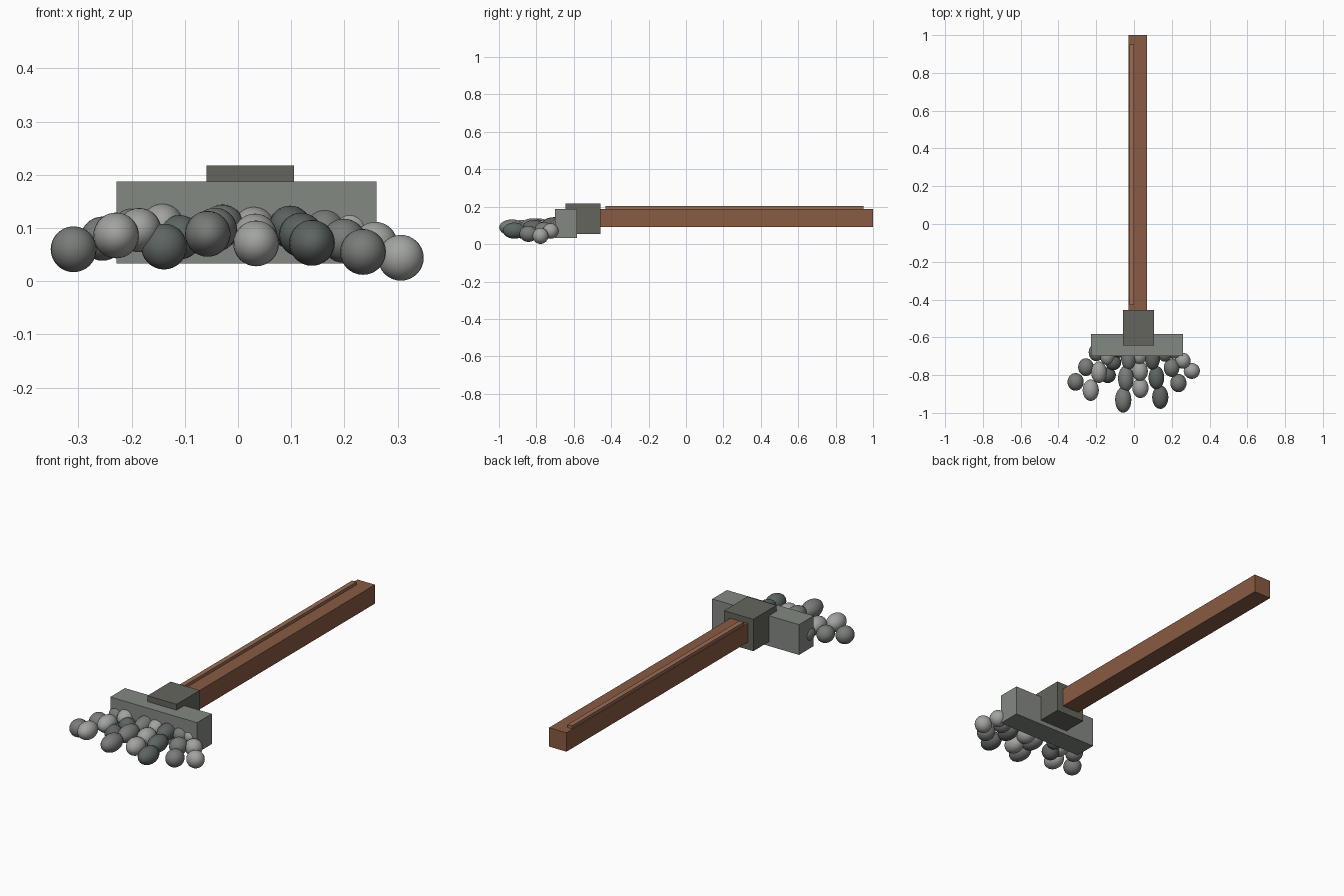
import bpy

if "Cube" in bpy.data.objects:
    bpy.data.objects.remove(bpy.data.objects["Cube"])


def material(name, rgb):
    m = bpy.data.materials.new(name)
    m.diffuse_color = (*rgb, 1)
    m.use_nodes = True
    m.node_tree.nodes["Principled BSDF"].inputs["Base Color"].default_value = m.diffuse_color
    return m


WOOD = material("wood", (0.25, 0.105, 0.055))
WOOD_LIGHT = material("wood_light", (0.32, 0.15, 0.09))
BAR = material("bar_grey", (0.23, 0.25, 0.225))
SOCKET = material("socket_grey", (0.13, 0.13, 0.11))
STRANDS = [material("strand_mid", (0.19, 0.20, 0.19)),
           material("strand_light", (0.36, 0.37, 0.35)),
           material("strand_dark", (0.11, 0.13, 0.12))]


def box(name, lo, hi, mat):
    bpy.ops.mesh.primitive_cube_add(size=1, location=[(a + b) / 2 for a, b in zip(lo, hi)])
    ob = bpy.context.object
    ob.name = name
    ob.scale = [b - a for a, b in zip(lo, hi)]
    bpy.ops.object.transform_apply(location=False, rotation=False, scale=True)
    ob.data.materials.append(mat)


def bead(name, loc, size, mat):
    bpy.ops.mesh.primitive_uv_sphere_add(segments=24, ring_count=16, radius=1, location=loc)
    ob = bpy.context.object
    ob.name = name
    ob.scale = size
    bpy.ops.object.transform_apply(location=False, rotation=False, scale=True)
    bpy.ops.object.shade_smooth()
    ob.data.materials.append(mat)


# Handle with a raised grain strip, socket and crossbar
box("handle", (-0.028, -0.47, 0.092), (0.07, 1.0, 0.188), WOOD)
box("handle_strip", (-0.024, -0.43, 0.18), (0.001, 0.95, 0.203), WOOD_LIGHT)
box("socket", (-0.059, -0.643, 0.055), (0.105, -0.456, 0.217), SOCKET)
box("crossbar", (-0.228, -0.70, 0.033), (0.26, -0.582, 0.187), BAR)

# Mop strands: each is three beads from a tip back to its root in the crossbar
strands = [
    ((-0.309, -0.836, 0.060), (-0.200, -0.680, 0.100)),
    ((-0.229, -0.880, 0.086), (-0.142, -0.690, 0.106)),
    ((-0.139, -0.800, 0.065), (-0.080, -0.665, 0.100)),
    ((-0.057, -0.931, 0.089), (-0.029, -0.705, 0.104)),
    ((0.034, -0.868, 0.071), (0.030, -0.690, 0.100)),
    ((0.139, -0.917, 0.072), (0.098, -0.710, 0.102)),
    ((0.235, -0.842, 0.055), (0.163, -0.680, 0.097)),
    ((0.306, -0.778, 0.044), (0.210, -0.670, 0.096)),
]
for i, (tip, root) in enumerate(strands):
    length = max(0.042, 0.3 * (root[1] - tip[1]))
    for j in range(3):
        t = j / 2
        r = 0.043 - 0.003 * t
        loc = [a + (b - a) * t for a, b in zip(tip, root)]
        bead(f"strand_{i + 1}_bead_{j + 1}", loc, (r, length, r), STRANDS[i % 3])
